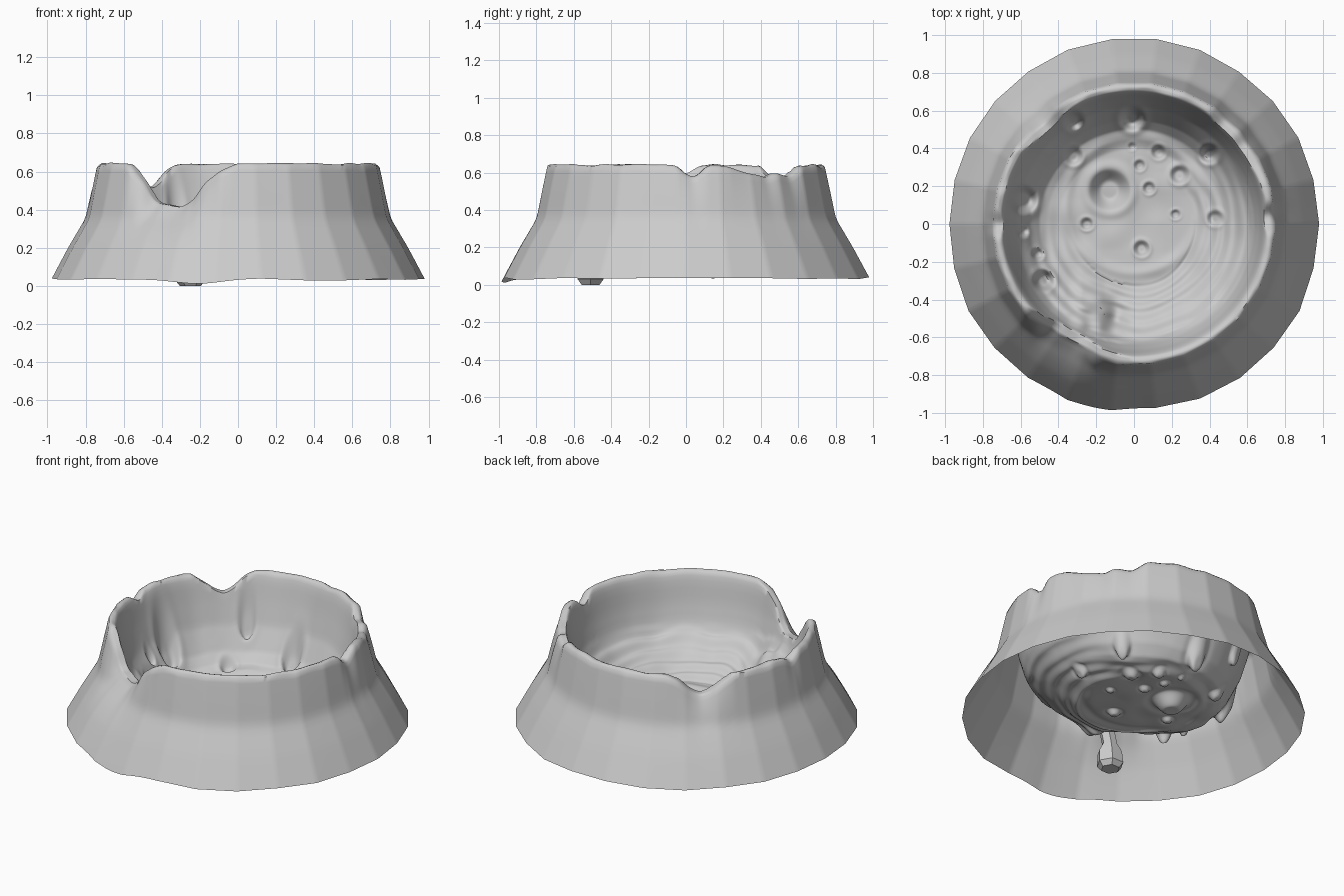
import bpy, bmesh, math, random
from mathutils import Vector, noise

if "Cube" in bpy.data.objects:
    bpy.data.objects.remove(bpy.data.objects["Cube"])

random.seed(4)
N = 312          # angular steps
SIDES = 26       # soft facets of the skirt


def lerp_table(x, pts):
    if x <= pts[0][0]:
        return pts[0][1]
    for (a, va), (b, vb) in zip(pts, pts[1:]):
        if x <= b:
            return va + (vb - va) * (x - a) / (b - a)
    return pts[-1][1]


def smooth(t):
    t = max(0, min(1, t))
    return t * t * (3 - 2 * t)


# Rim height by angle in degrees: chips and the two broken notches
RIM = [(0, .59), (4, .58), (9, .635), (18, .63), (30, .59), (36, .575), (41, .60),
       (49, .575), (56, .635), (80, .64), (116, .64), (122, .60), (128, .54), (132, .51),
       (136, .53), (141, .58), (148, .645), (174, .64), (180, .59), (186, .64),
       (219, .645), (224, .57), (227, .53), (230, .46), (233, .435), (245, .415), (251, .46), (256, .54),
       (262, .60), (270, .645), (350, .645), (356, .635), (360, .59)]
# Skirt radius by height
SKIRT = [(.0, .993), (.035, .976), (.20, .889), (.34, .808), (.37, .797), (.50, .772), (.60, .752), (.66, .738)]
# Bowl profile by height: gentle terraced side and steep side
STEEP = [(0, .095), (.40, .10), (.46, .12), (.50, .14), (.55, .20), (.62, .34), (.66, .48), (.69, .60), (.705, .635), (.73, .645)]
TERRACED = [(0, .095), (.33, .11), (.40, .15), (.50, .21), (.60, .295), (.635, .35), (.665, .46), (.69, .60), (.705, .635), (.73, .645)]
# Craters: x, y, radius
CRATERS = [(-.13, .18, .115), (-.59, .13, .085), (-.32, .55, .06), (-.01, .56, .07), (.40, .37, .055),
           (.24, .26, .052), (.13, .38, .04), (.03, .31, .032), (.08, .19, .035), (.22, .05, .028),
           (-.25, 0, .036), (.04, -.13, .045), (-.32, .36, .052), (-.48, -.30, .062), (-.51, -.16, .035),
           (-.59, -.04, .035), (.43, .03, .045), (-.01, .41, .022)]


def rim_height(a):
    d = math.degrees(a) % 360
    h = sum(lerp_table((d + o) % 360, RIM) for o in (-1.2, 0, 1.2)) / 3
    return h + .010 * noise.noise(Vector((math.cos(a) * 7, math.sin(a) * 7, 2)))


def bowl_height(x, y):
    r, a = math.hypot(x, y), math.atan2(y, x)
    w = smooth(.5 + .75 * math.cos(a - math.radians(-68)))
    z = (1 - w) * lerp_table(r, STEEP) + w * lerp_table(r, TERRACED)
    # soft irregular terrace steps on the gentle side
    if .32 < r < .63:
        wob = .04 * noise.noise(Vector((x * 4, y * 4, 8)))
        z += w * .006 * math.sin((r + wob) * 2 * math.pi / .07)
    # low ring ridge around the floor
    rf = math.hypot(x, y - .1)
    z += .010 * math.exp(-((rf - .36) / .03) ** 2)
    # slumped rubble under the front notch, with a small pit
    m = math.exp(-((x + .27) ** 2 + (y + .47) ** 2) / .018)
    z += m * (.05 + .05 * noise.noise(Vector((x * 11, y * 11, 5))))
    z -= .07 * math.exp(-(((x + .10) / .06) ** 2 + ((y + .50) / .09) ** 2))
    # surface unevenness
    z += .012 * noise.noise(Vector((x * 7, y * 7, 1)))
    for cx, cy, cr in CRATERS:
        d = math.hypot(x - cx, y - cy) / cr
        if d < 1:   # craters on the wall cut deeper
            z -= cr * (1.2 if math.hypot(cx, cy) > .5 else .55) * smooth(1.5 * (1 - d))
        if d < 1.7:
            z += cr * .10 * math.exp(-((d - 1.1) / .25) ** 2)
    return min(z, rim_height(a))


def ring(bm, pts):
    return [bm.verts.new(p) for p in pts]


def bridge(bm, a, b):
    for i in range(len(a)):
        j = (i + 1) % len(a)
        bm.faces.new((a[i], a[j], b[j], b[i]))


def finish(bm, name, angle=40):
    bmesh.ops.recalc_face_normals(bm, faces=bm.faces)
    me = bpy.data.meshes.new(name)
    bm.to_mesh(me)
    bm.free()
    ob = bpy.data.objects.new(name, me)
    bpy.context.collection.objects.link(ob)
    bpy.ops.object.select_all(action='DESELECT')
    ob.select_set(True)
    bpy.context.view_layer.objects.active = ob
    bpy.ops.object.shade_smooth_by_angle(angle=math.radians(angle))
    return ob


# Crater shell: open-bottomed skirt, rolled rim and pitted bowl in one surface
bm = bmesh.new()
angles = [2 * math.pi * i / N for i in range(N)]
flare = [random.uniform(0, .012) for _ in range(SIDES)]
drop = [random.uniform(-.006, .006) for _ in range(SIDES)]
rings = []
for k in range(21):
    t = k / 20
    pts = []
    for a in angles:
        u = a / (2 * math.pi) * SIDES
        i, f = int(u) % SIDES, u % 1
        j = (i + 1) % SIDES
        out = flare[i] * (1 - f) + flare[j] * f
        front = math.exp(-((a - math.radians(258)) / .16) ** 2)
        low = .035 + drop[i] * (1 - f) + drop[j] * f - .020 * front
        h = rim_height(a)
        z = low + (h - .012 - low) * t
        facet = math.cos(math.pi / SIDES) / math.cos((f - .5) * 2 * math.pi / SIDES)
        r = (lerp_table(z, SKIRT) + .002) * facet + (out + .006 * front) * (1 - t)
        r -= .4 * max(0, .63 - h) * t ** 4      # wall thins where it is broken
        pts.append((r * math.cos(a), r * math.sin(a), z))
    rings.append(ring(bm, pts))
R = 90
for k in range(R, 0, -1):
    pts = []
    for a in angles:
        r = (.728 - .15 * max(0, .63 - rim_height(a))) * k / R
        x, y = r * math.cos(a), r * math.sin(a)
        pts.append((x, y, bowl_height(x, y)))
    rings.append(ring(bm, pts))
for a, b in zip(rings, rings[1:]):
    bridge(bm, a, b)
bm.faces.new(rings[-1])
finish(bm, "crater_shell", 60)

# Hanging rock under the bowl: short neck widening to a faceted block
bm = bmesh.new()
stations = [(-.20, -.48, .22, .045), (-.225, -.485, .14, .045), (-.245, -.51, .10, .075),
            (-.25, -.51, .03, .08), (-.25, -.51, .0, .055)]
rock = [ring(bm, [(x + r * math.cos(i * math.pi / 3), y + r * math.sin(i * math.pi / 3), z)
                  for i in range(6)]) for x, y, z, r in stations]
for a, b in zip(rock, rock[1:]):
    bridge(bm, a, b)
bm.faces.new(rock[0])
bm.faces.new(rock[-1])
finish(bm, "hanging_rock", 20)
